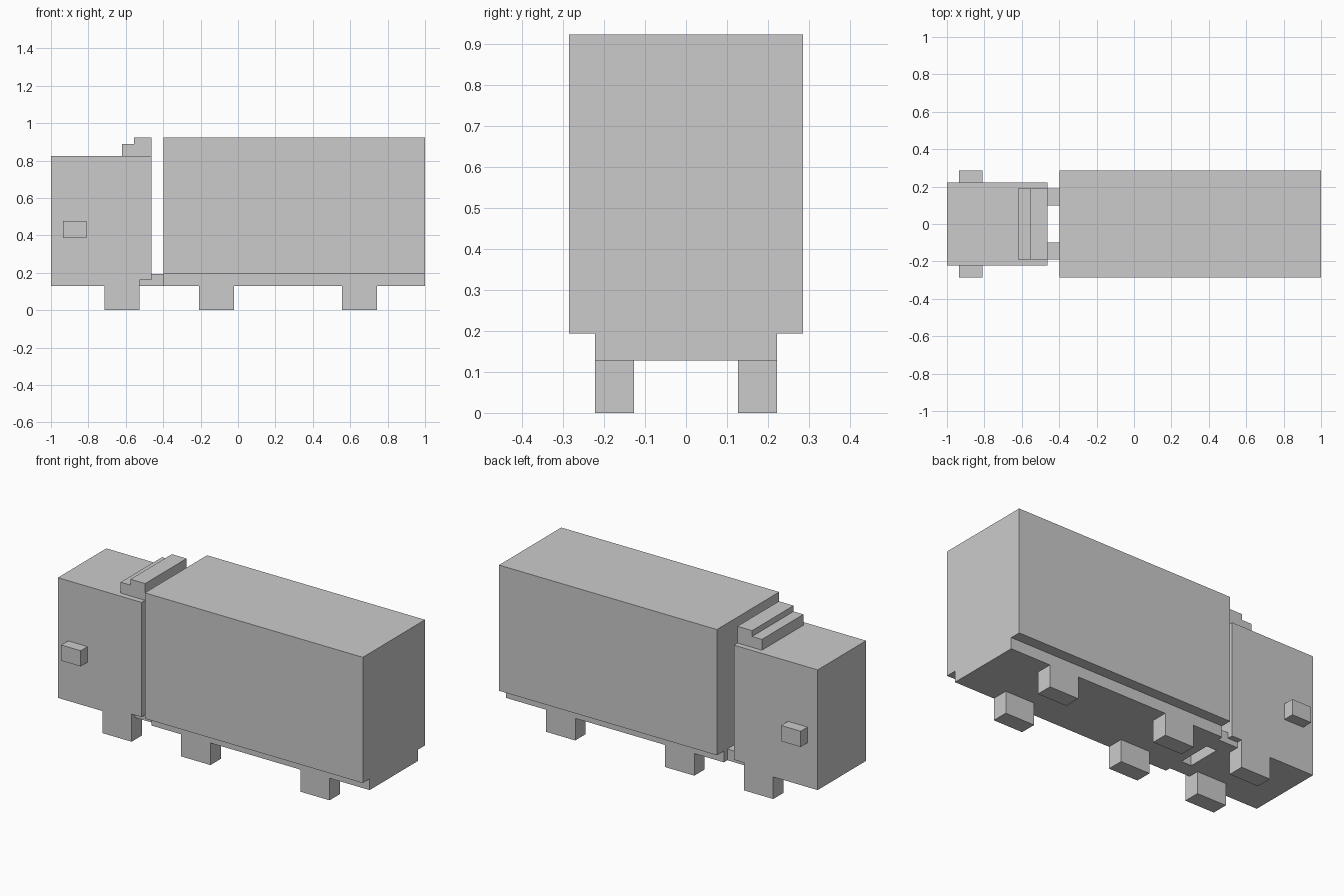
import bpy, bmesh

if "Cube" in bpy.data.objects:
    bpy.data.objects.remove(bpy.data.objects["Cube"])


def extrude_profile(name, points, y0, y1):
    """Extrude an (x, z) outline from y0 to y1."""
    bm = bmesh.new()
    face = bm.faces.new([bm.verts.new((x, y0, z)) for x, z in points])
    out = bmesh.ops.extrude_face_region(bm, geom=[face])
    moved = [v for v in out["geom"] if isinstance(v, bmesh.types.BMVert)]
    bmesh.ops.translate(bm, verts=moved, vec=(0, y1 - y0, 0))
    bmesh.ops.recalc_face_normals(bm, faces=bm.faces)
    mesh = bpy.data.meshes.new(name)
    bm.to_mesh(mesh)
    bm.free()
    obj = bpy.data.objects.new(name, mesh)
    bpy.context.collection.objects.link(obj)
    return obj


def box(name, x0, x1, y0, y1, z0, z1):
    return extrude_profile(name, [(x0, z0), (x1, z0), (x1, z1), (x0, z1)], y0, y1)


def mirrored_box(name, x0, x1, y0, y1, z0, z1):
    box("right_" + name, x0, x1, -y1, -y0, z0, z1)
    box("left_" + name, x0, x1, y0, y1, z0, z1)


BACK, GAP = -0.463, -0.398   # cab rear and trailer front

# Cab with a small notch at its lower rear edge
extrude_profile("cab", [(-1, 0.128), (-0.527, 0.128), (-0.527, 0.16),
                        (BACK, 0.16), (BACK, 0.825), (-1, 0.825)], -0.222, 0.222)

# Stepped roof fairing
extrude_profile("roof_fairing", [(-0.62, 0.825), (BACK, 0.825), (BACK, 0.922),
                                 (-0.557, 0.922), (-0.557, 0.888), (-0.62, 0.888)],
                -0.19, 0.19)

# Side mirrors
mirrored_box("side_mirror", -0.935, -0.81, 0.222, 0.285, 0.385, 0.476)

# Frame under the cab rear, and coupling arms to the trailer
box("coupling_crossmember", -0.527, BACK, -0.19, 0.19, 0.128, 0.16)
mirrored_box("coupling_arm", BACK, GAP, 0.10, 0.19, 0.128, 0.193)

# Trailer
box("trailer_chassis", GAP, 1, -0.222, 0.222, 0.128, 0.193)
box("cargo_box", GAP, 1, -0.285, 0.285, 0.193, 0.922)

# Block wheels
for label, x in (("front", -0.621), ("middle", -0.115), ("rear", 0.649)):
    mirrored_box(label + "_wheel", x - 0.094, x + 0.094, 0.127, 0.222, 0, 0.128)
